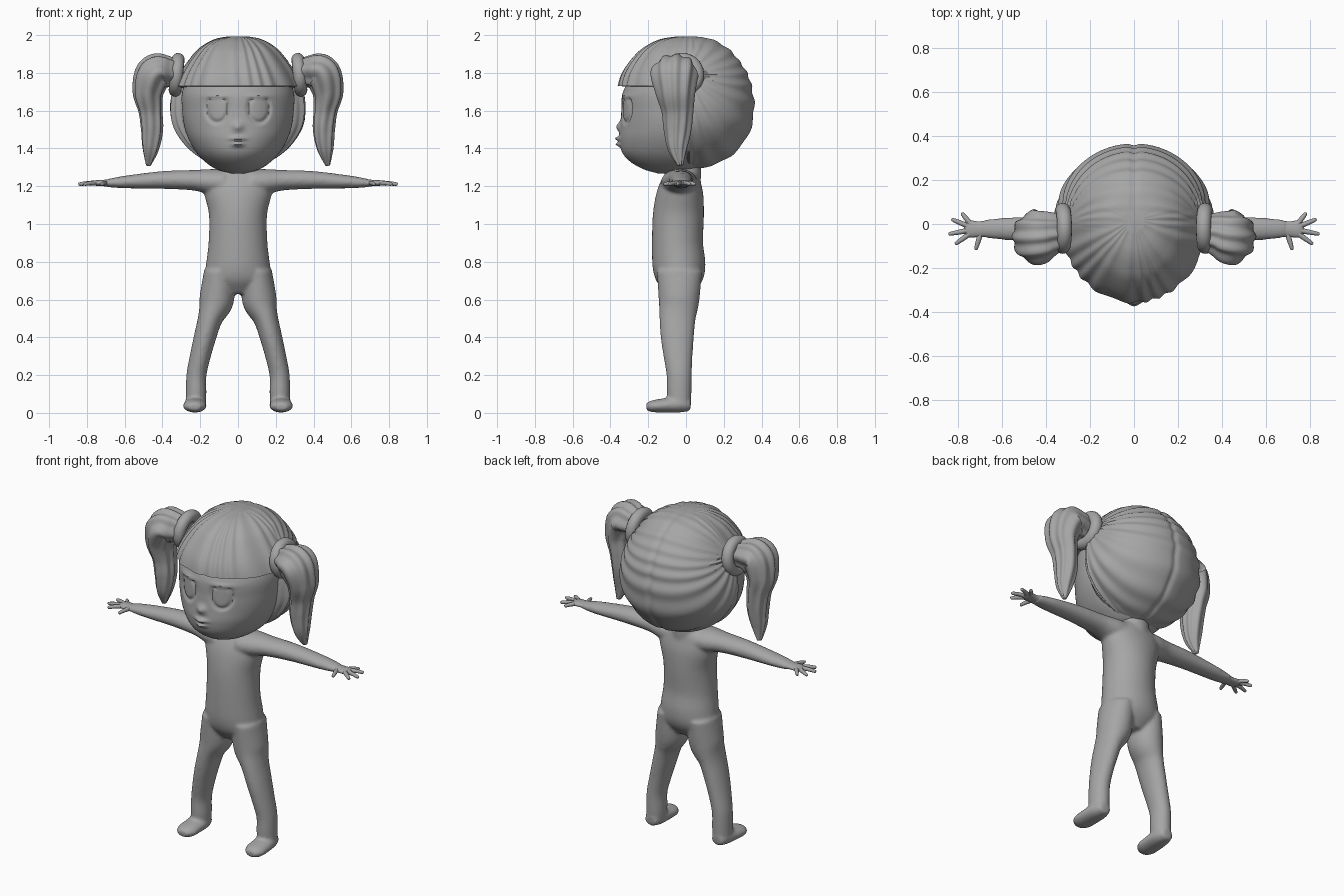
import bpy, bmesh, math
from mathutils import Vector

if "Cube" in bpy.data.objects:
    bpy.data.objects.remove(bpy.data.objects["Cube"])

grey = bpy.data.materials.new("clay_grey")
grey.diffuse_color = (0.38, 0.38, 0.38, 1)
grey.use_nodes = True
grey.node_tree.nodes["Principled BSDF"].inputs["Base Color"].default_value = grey.diffuse_color


def interp(keys, steps):
    """Smooth curve through the key tuples."""
    out = []
    n = len(keys)
    for i in range(n - 1):
        a, b, c, d = keys[max(i - 1, 0)], keys[i], keys[i + 1], keys[min(i + 2, n - 1)]
        for k in range(steps):
            t = k / steps
            out.append([0.5 * (2 * q + (r - p) * t + (2 * p - 5 * q + 4 * r - s) * t * t
                               + (3 * q - p - 3 * r + s) * t ** 3)
                        for p, q, r, s in zip(a, b, c, d)])
    out.append(list(keys[-1]))
    return out


def skin_rings(bm, rings):
    """Bridge rings of points into a closed skin."""
    rows = [[bm.verts.new(p) for p in ring] for ring in rings]
    n = len(rows[0])
    for a, b in zip(rows, rows[1:]):
        for j in range(n):
            bm.faces.new((a[j], a[(j + 1) % n], b[(j + 1) % n], b[j]))
    bm.faces.new(rows[0])
    bm.faces.new(rows[-1])


def tube(bm, keys, ref, segs=24, steps=6, ripple=0.0, waves=9):
    """Elliptical tube; keys are x, y, z, radius across ref, radius along ref."""
    pts = interp(keys, steps)
    rings = []
    for i, p in enumerate(pts):
        c = Vector(p[:3])
        t = (Vector(pts[min(i + 1, len(pts) - 1)][:3]) - Vector(pts[max(i - 1, 0)][:3])).normalized()
        b = Vector(ref)
        b = (b - t * b.dot(t)).normalized()
        n = t.cross(b)
        ra, rb = max(p[3], 0.002), max(p[4], 0.002)
        ring = []
        for j in range(segs):
            a = 2 * math.pi * j / segs
            f = 1 + ripple * math.sin(waves * a + 0.06 * i + 1.5 * math.sin(2 * a))
            ring.append(c + n * (ra * f * math.cos(a)) + b * (rb * f * math.sin(a)))
        rings.append(ring)
    skin_rings(bm, rings)


def finish(name, bm, angle=50):
    bmesh.ops.recalc_face_normals(bm, faces=bm.faces)
    me = bpy.data.meshes.new(name)
    bm.to_mesh(me)
    bm.free()
    me.materials.append(grey)
    ob = bpy.data.objects.new(name, me)
    bpy.context.collection.objects.link(ob)
    bpy.ops.object.select_all(action='DESELECT')
    ob.select_set(True)
    bpy.context.view_layer.objects.active = ob
    bpy.ops.object.shade_smooth_by_angle(angle=math.radians(angle))
    return ob


def side(keys, s):
    return [(s * k[0],) + tuple(k[1:]) for k in keys]


Y, Z = (0, 1, 0), (0, 0, 1)

# Body: torso, neck, arms, legs and feet fused into one soft skin
bm = bmesh.new()
tube(bm, [(0, -.035, .63, .08, .07), (0, -.035, .70, .175, .122), (0, -.037, .78, .17, .14),
          (0, -.045, .90, .156, .135), (0, -.04, 1.05, .154, .135), (0, -.03, 1.17, .18, .122),
          (0, -.02, 1.25, .17, .095), (0, -.015, 1.29, .09, .08)], Y, 40)
tube(bm, [(0, -.015, 1.18, .09, .09), (0, -.015, 1.27, .09, .095), (0, -.015, 1.38, .085, .09)], Y, 32)
for s in (1, -1):
    tube(bm, side([(.07, -.035, 1.22, .07, .10), (.15, -.032, 1.225, .066, .09),
                   (.24, -.03, 1.232, .054, .072), (.4, -.025, 1.233, .047, .06),
                   (.6, -.022, 1.222, .033, .05), (.70, -.022, 1.216, .02, .038)], s), Y)
    tube(bm, side([(.10, -.035, .75, .08, .12), (.113, -.037, .6, .092, .108),
                   (.147, -.045, .5, .066, .096), (.175, -.046, .4, .059, .088),
                   (.2, -.042, .3, .055, .077), (.22, -.036, .2, .053, .067),
                   (.222, -.036, .1, .055, .065), (.225, -.03, .03, .052, .056)], s), Y)
    tube(bm, side([(.225, .025, .04, .035, .03), (.225, -.03, .044, .056, .042),
                   (.228, -.11, .04, .062, .038), (.23, -.175, .035, .058, .032),
                   (.23, -.21, .032, .03, .02)], s), Z)
body = finish("body", bm)
rm = body.modifiers.new("fuse", 'REMESH')
rm.mode, rm.voxel_size, rm.use_smooth_shade = 'VOXEL', 0.009, True
sm = body.modifiers.new("soften", 'SMOOTH')
sm.factor, sm.iterations = 0.5, 8

# Hands: palm and five spread fingers
fingers = [((.745, .0), (.785, .05)), ((.755, -.01), (.832, .022)), ((.76, -.03), (.845, -.046)),
           ((.75, -.045), (.815, -.092)), ((.70, -.045), (.722, -.118))]
for s, label in ((1, "left"), (-1, "right")):
    bm = bmesh.new()
    tube(bm, side([(.66, -.022, 1.217, .022, .038), (.71, -.024, 1.217, .017, .036),
                   (.755, -.022, 1.217, .014, .038), (.775, -.022, 1.217, .006, .02)], s), Y, 20)
    for (x0, y0), (x1, y1) in fingers:
        xm, ym = (x0 + x1) / 2, (y0 + y1) / 2
        tube(bm, side([(x0, y0, 1.217, .012, .013), (xm, ym, 1.216, .011, .011),
                       (x1 * .93 + x0 * .07, y1 * .93 + y0 * .07, 1.211, .008, .009),
                       (x1, y1, 1.21, .003, .003)], s), Z, 12, 4)
    finish(label + "_hand", bm)


def gauss(x, z, cx, cz, sx, sz):
    return math.exp(-((x - cx) / sx) ** 2 - ((z - cz) / sz) ** 2)


def relief(x, z):
    """Forward push of the face at x, z."""
    d = .022 * gauss(x, z, 0, 1.515, .028, .024)            # nose
    d += .024 * gauss(x, z, 0, 1.452, .036, .011)           # upper lip
    d += .024 * gauss(x, z, 0, 1.422, .028, .012)           # lower lip
    e = math.hypot((abs(x) - .11) / .056, (z - 1.61) / .072)
    if z < 1.665:
        d -= .011 * math.exp(-((e - 1) / .16) ** 2)         # eye rim
        d += .004 * max(0, 1 - e)                           # eyeball
    d += .010 * gauss(abs(x), z, .115, 1.677, .06, .010)    # upper lid
    return d


# Head with sculpted face
rows = interp([(1.268, .04, -.15, -.03), (1.29, .115, -.225, .05), (1.33, .175, -.295, .10),
               (1.38, .222, -.338, .15), (1.45, .262, -.352, .18), (1.52, .285, -.347, .2),
               (1.60, .295, -.342, .2), (1.70, .295, -.333, .2), (1.80, .25, -.27, .2),
               (1.90, .15, -.15, .12)], 10)
rings = []
for z, hw, yf, yb in rows:
    ring = []
    for j in range(192):
        a = 2 * math.pi * j / 192
        x, sy = hw * math.cos(a), math.sin(a)
        yc = -.06
        y = yc + sy * ((yb - yc) if sy > 0 else (yc - yf))
        if sy < 0:
            y -= relief(x, z) * min(1, -sy * 2)
        ring.append((x, y, z))
    rings.append(ring)
bm = bmesh.new()
skin_rings(bm, rings)
finish("head", bm)

# Hair: full cap with a fringe that steps back to the nape below the brow
rows = interp([(1.295, .05, -.30, .10), (1.33, .16, -.32, .19), (1.40, .262, -.34, .285),
               (1.50, .335, -.35, .342), (1.60, .357, -.36, .362), (1.70, .345, -.362, .355),
               (1.80, .303, -.335, .325), (1.90, .232, -.262, .255), (1.95, .175, -.195, .195),
               (1.98, .115, -.125, .135), (1.993, .05, -.04, .06)], 10)
rings = []
for z, hw, yf, yb in rows:
    ring = []
    yc = .02
    front = yc - yf if z > 1.722 else .10 * min(1, (z - 1.27) / .15)
    for j in range(224):
        a = 2 * math.pi * j / 224
        x, sy = hw * math.cos(a), math.sin(a)
        y = yc + sy * ((yb - yc) if sy > 0 else front)
        # strands fall from the crown in front and sweep to the ties behind
        w = min(1, max(0, (y + .04) / .12))
        phi = math.atan2(z - 1.79, y)
        g = w * .013 * math.sin(24 * phi + 2 * math.sin(4 * phi) + 5 * abs(x))
        g += (1 - w) * .014 * math.sin(23 * a + 2.5 * math.sin(5 * a) + 6 * z)
        g *= min(1, hw / .2)
        if y > .03:
            g -= .025 * math.exp(-(x / .018) ** 2)          # parting
        ring.append((x * (1 + g), yc + (y - yc) * (1 + g), 1.7 + (z - 1.7) * (1 + .6 * g)))
    rings.append(ring)
bm = bmesh.new()
skin_rings(bm, rings)
finish("hair", bm)

# Pigtails and the puffy ties that hold them
tail = [(.31, -.03, 1.79, .06, .07), (.385, -.045, 1.805, .083, .10), (.445, -.06, 1.795, .093, .12),
        (.475, -.055, 1.70, .078, .10), (.463, -.045, 1.6, .06, .08), (.455, -.045, 1.5, .055, .07),
        (.462, -.045, 1.4, .042, .05), (.475, -.03, 1.31, .012, .015)]
for s, label in ((1, "left"), (-1, "right")):
    bm = bmesh.new()
    tube(bm, side(tail, s), Y, 72, 9, .07, 8)
    finish(label + "_pigtail", bm, 80)
    bpy.ops.mesh.primitive_torus_add(major_segments=48, minor_segments=16, major_radius=.082,
                                     minor_radius=.034, location=(s * .325, -.02, 1.79),
                                     rotation=(0, math.pi / 2 - s * .1, 0))
    tie = bpy.context.object
    tie.name = label + "_hair_tie"
    tie.data.materials.append(grey)
    bpy.ops.object.shade_smooth_by_angle(angle=math.radians(60))
